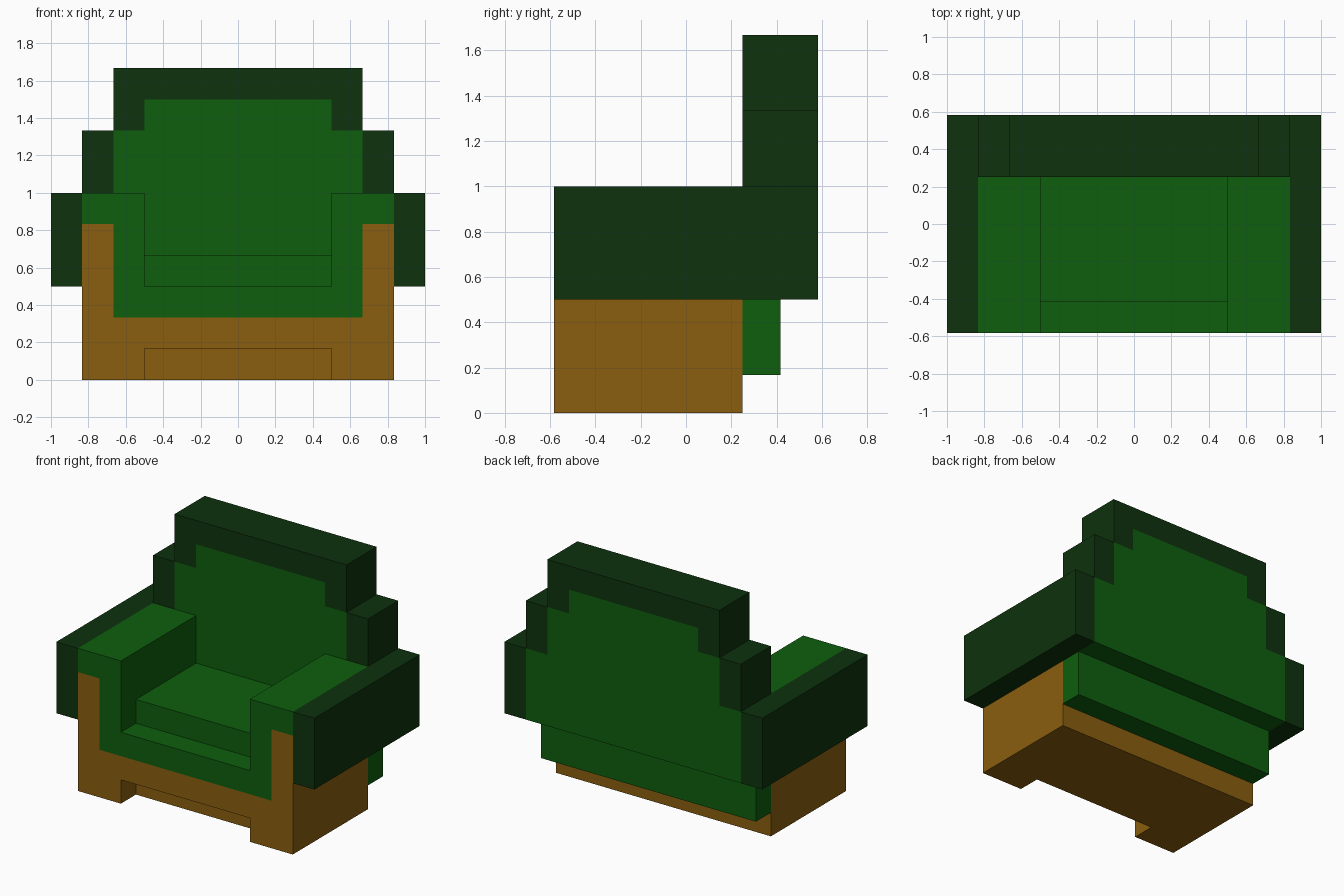
import bpy, bmesh

if "Cube" in bpy.data.objects:
    bpy.data.objects.remove(bpy.data.objects["Cube"])

U = 1 / 6  # module size: every dimension is a multiple of this


def material(name, rgb):
    m = bpy.data.materials.new(name)
    m.diffuse_color = (*rgb, 1)
    m.use_nodes = True
    m.node_tree.nodes["Principled BSDF"].inputs["Base Color"].default_value = m.diffuse_color
    return m


green = material("green fabric", (0.0044, 0.114, 0.0044))
dark = material("dark green trim", (0.0044, 0.032, 0.0044))
wood = material("brown wood", (0.254, 0.114, 0.0044))


def extrude(name, profile, y0, y1, mat, mirror=False):
    """Extrude a closed front (x, z) profile from y0 to y1."""
    bm = bmesh.new()
    face = bm.faces.new([bm.verts.new((x * U, y0 * U, z * U)) for x, z in profile])
    new = bmesh.ops.extrude_face_region(bm, geom=[face])["geom"]
    verts = [v for v in new if isinstance(v, bmesh.types.BMVert)]
    bmesh.ops.translate(bm, verts=verts, vec=(0, (y1 - y0) * U, 0))
    bmesh.ops.recalc_face_normals(bm, faces=bm.faces)
    mesh = bpy.data.meshes.new(name)
    bm.to_mesh(mesh)
    bm.free()
    mesh.materials.append(mat)
    ob = bpy.data.objects.new(name, mesh)
    bpy.context.collection.objects.link(ob)
    if mirror:
        ob.modifiers.new("Mirror", 'MIRROR')
    return ob


def rect(x0, x1, z0, z1):
    return [(x0, z0), (x1, z0), (x1, z1), (x0, z1)]


def symmetric(right):
    """Complete a right-hand half outline with its mirrored left half."""
    return right + [(-x, z) for x, z in reversed(right)]


# Wooden base with posts, and the gap between its front feet
base = extrude("wooden_base", symmetric([(5, 0), (5, 5), (4, 5), (4, 2)]), -3.5, 1.5, wood)
cutter = extrude("foot_gap_cutter", rect(-3, 3, -1, 1), -4.5, -2.5, wood)
cutter.hide_render = True
cutter.hide_viewport = True
cutter.display_type = 'WIRE'
cut = base.modifiers.new("Foot gap", 'BOOLEAN')
cut.operation = 'DIFFERENCE'
cut.solver = 'EXACT'
cut.object = cutter

# Upholstered seat and inner arms, with cushion
extrude("upholstery", symmetric([(4, 2), (4, 5), (5, 5), (5, 6), (3, 6), (3, 3)]),
        -3.5, 1.5, green)
extrude("seat_cushion", rect(-3, 3, 3, 4), -2.5, 1.5, green)

# Dark outer arms
extrude("outer_arm", rect(5, 6, 3, 6), -3.5, 3.5, dark, mirror=True)

# Stepped backrest with its dark border
extrude("backrest", symmetric([(5, 3), (5, 6), (4, 6), (4, 8), (3, 8), (3, 9)]),
        1.5, 3.5, green)
extrude("backrest_shoulder", rect(4, 5, 6, 8), 1.5, 3.5, dark, mirror=True)
extrude("backrest_cap", symmetric([(4, 8), (4, 10)])[:4] + [(-3, 8), (-3, 9), (3, 9), (3, 8)],
        1.5, 3.5, dark)

# Low panel behind the base
extrude("rear_skirt", rect(-5, 5, 1, 3), 1.5, 2.5, green)
